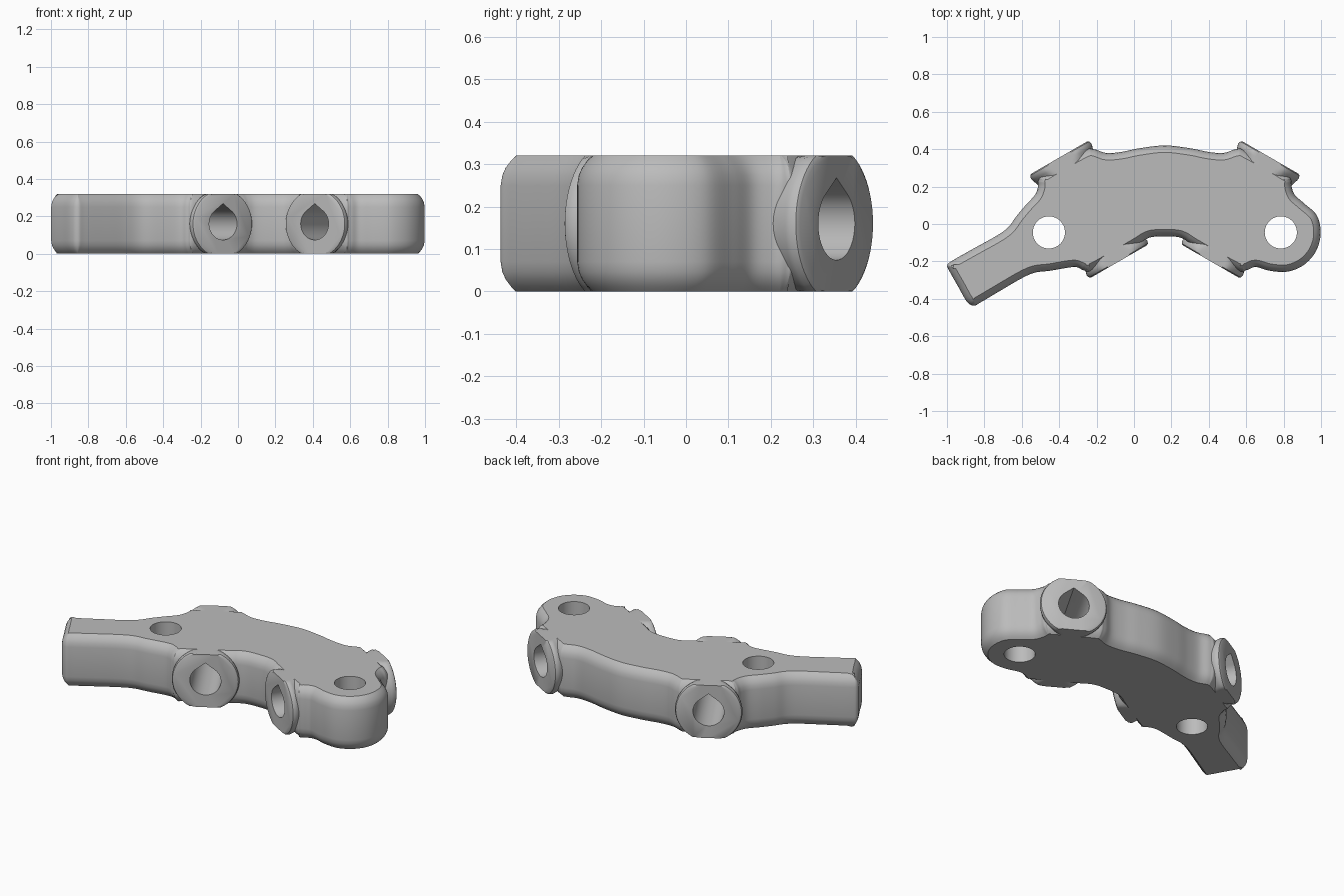
import bpy, bmesh, math
from mathutils import Vector

if "Cube" in bpy.data.objects:
    bpy.data.objects.remove(bpy.data.objects["Cube"], do_unlink=True)

H = 0.32       # plate thickness
AXIS = 0.165   # x of the mirror plane shared by bosses and holes

grey = bpy.data.materials.new("plain grey")
grey.use_nodes = True
grey.diffuse_color = (0.5, 0.5, 0.5, 1)
grey.node_tree.nodes["Principled BSDF"].inputs["Base Color"].default_value = (0.5, 0.5, 0.5, 1)


def flip(points):
    return [(2 * AXIS - x, y) for x, y in reversed(points)]


def loft(name, rings):
    """Solid skinned through equal-length closed rings and capped."""
    bm = bmesh.new()
    loops = [[bm.verts.new(p) for p in ring] for ring in rings]
    n = len(loops[0])
    for a, b in zip(loops, loops[1:]):
        for i in range(n):
            j = (i + 1) % n
            bm.faces.new((a[i], a[j], b[j], b[i]))
    bm.faces.new(loops[0][::-1])
    bm.faces.new(loops[-1])
    bmesh.ops.recalc_face_normals(bm, faces=bm.faces)
    mesh = bpy.data.meshes.new(name)
    bm.to_mesh(mesh)
    bm.free()
    mesh.materials.append(grey)
    ob = bpy.data.objects.new(name, mesh)
    bpy.context.collection.objects.link(ob)
    return ob


def smooth_loop(points, steps=6):
    """Closed Catmull-Rom curve through the points."""
    p = [Vector(q) for q in points]
    n = len(p)
    out = []
    for i in range(n):
        a, b, c, d = p[i - 1], p[i], p[(i + 1) % n], p[(i + 2) % n]
        for k in range(steps):
            t = k / steps
            out.append(0.5 * (2 * b + (c - a) * t + (2 * a - 5 * b + 4 * c - d) * t * t
                              + (3 * b - a - 3 * c + d) * t ** 3))
    return out


def inset(loop, dist):
    """Move a clockwise loop inwards."""
    out = []
    for i, p in enumerate(loop):
        t = (loop[(i + 1) % len(loop)] - loop[i - 1]).normalized()
        out.append(p + Vector((t.y, -t.x)) * dist)
    return out


def combine(target, tool, operation):
    mod = target.modifiers.new(tool.name, "BOOLEAN")
    mod.object, mod.operation, mod.solver = tool, operation, "EXACT"
    bpy.context.view_layer.objects.active = target
    bpy.ops.object.modifier_apply(modifier=mod.name)
    bpy.data.objects.remove(tool, do_unlink=True)


# Plate outline, clockwise: wavy back, round end, front notch, angled arm
back = [(0.30, 0.405), (0.40, 0.385), (0.48, 0.38), (0.545, 0.40), (0.60, 0.39),
        (0.81, 0.27), (0.84, 0.235), (0.843, 0.20), (0.86, 0.155)]
round_end = [(0.91, 0.11)] + [
    (0.785 + 0.213 * math.cos(math.radians(a)), -0.045 + 0.213 * math.sin(math.radians(a)))
    for a in range(25, -106, -26)]
front = [(0.65, -0.23), (0.60, -0.247), (0.55, -0.245), (0.32, -0.115),
         (0.27, -0.083), (0.23, -0.069)]
arm = [(-0.45, -0.25), (-0.53, -0.26), (-0.60, -0.29), (-0.70, -0.348), (-0.815, -0.416),
       (-0.857, -0.437), (-0.895, -0.413), (-0.94, -0.335), (-0.988, -0.25),
       (-0.998, -0.22), (-0.97, -0.195), (-0.85, -0.127), (-0.73, -0.06), (-0.67, -0.015),
       (-0.63, 0.04), (-0.58, 0.10)]
outline = smooth_loop([(AXIS, 0.42)] + back + round_end + front + [(AXIS, -0.066)]
                      + flip(front) + arm + flip(back))

# Rounded rim profile: inset at each height
rim = [(0.037, 0), (0.024, 0.012), (0.012, 0.028), (0.004, 0.046), (0, 0.07)]
rim += [(d, H - z) for d, z in reversed(rim)]
body = loft("bracket_body", [[(p.x, p.y, z) for p in inset(outline, d)] for d, z in rim])


def along(center, direction, u, w, depth):
    """Point in a frame facing outwards; w is the height above the bore axis."""
    d = Vector(direction)
    p = Vector(center) + d * depth + Vector((-d.y, d.x)) * u
    return (p.x, p.y, min(max(H / 2 + w, 0), H))


def circle(r, n=64):
    return [(r * math.cos(2 * math.pi * i / n), r * math.sin(2 * math.pi * i / n)) for i in range(n)]


# Flared bosses at both ends of each slanted bore
boss_profile = [(0.172, 0), (0.182, -0.006), (0.187, -0.02), (0.184, -0.035),
                (0.177, -0.055), (0.17, -0.08), (0.165, -0.14)]
s, c = 0.5, math.sqrt(0.75)
for side in (-1, 1):
    ends = (((AXIS + side * 0.565, 0.355), (side * s, c)),
            ((AXIS + side * 0.245, -0.2), (-side * s, -c)))
    for center, direction in ends:
        combine(body, loft("boss", [[along(center, direction, u, w, depth) for u, w in circle(r)]
                                    for r, depth in boss_profile]), "UNION")

# Teardrop bores through the plate, and upright bolt holes
R, PEAK = 0.086, 0.108
lim = math.acos(R / PEAK)
arc = [math.pi / 2 + lim + (2 * math.pi - 2 * lim) * i / 40 for i in range(41)]
tear = [(0, PEAK)] + [(R * math.cos(a), R * math.sin(a)) for a in arc]
for side in (-1, 1):
    center, direction = (AXIS + side * 0.565, 0.355), (side * s, c)
    combine(body, loft("bore", [[along(center, direction, u, w, depth) for u, w in tear]
                                for depth in (0.1, -0.75)]), "DIFFERENCE")
    combine(body, loft("bolt_hole", [[(AXIS + side * 0.62 + x, y - 0.045, z) for x, y in circle(R)]
                                     for z in (-0.1, H + 0.1)]), "DIFFERENCE")

bpy.ops.object.select_all(action="DESELECT")
body.select_set(True)
bpy.context.view_layer.objects.active = body
bpy.ops.object.shade_smooth_by_angle(angle=math.radians(32))
